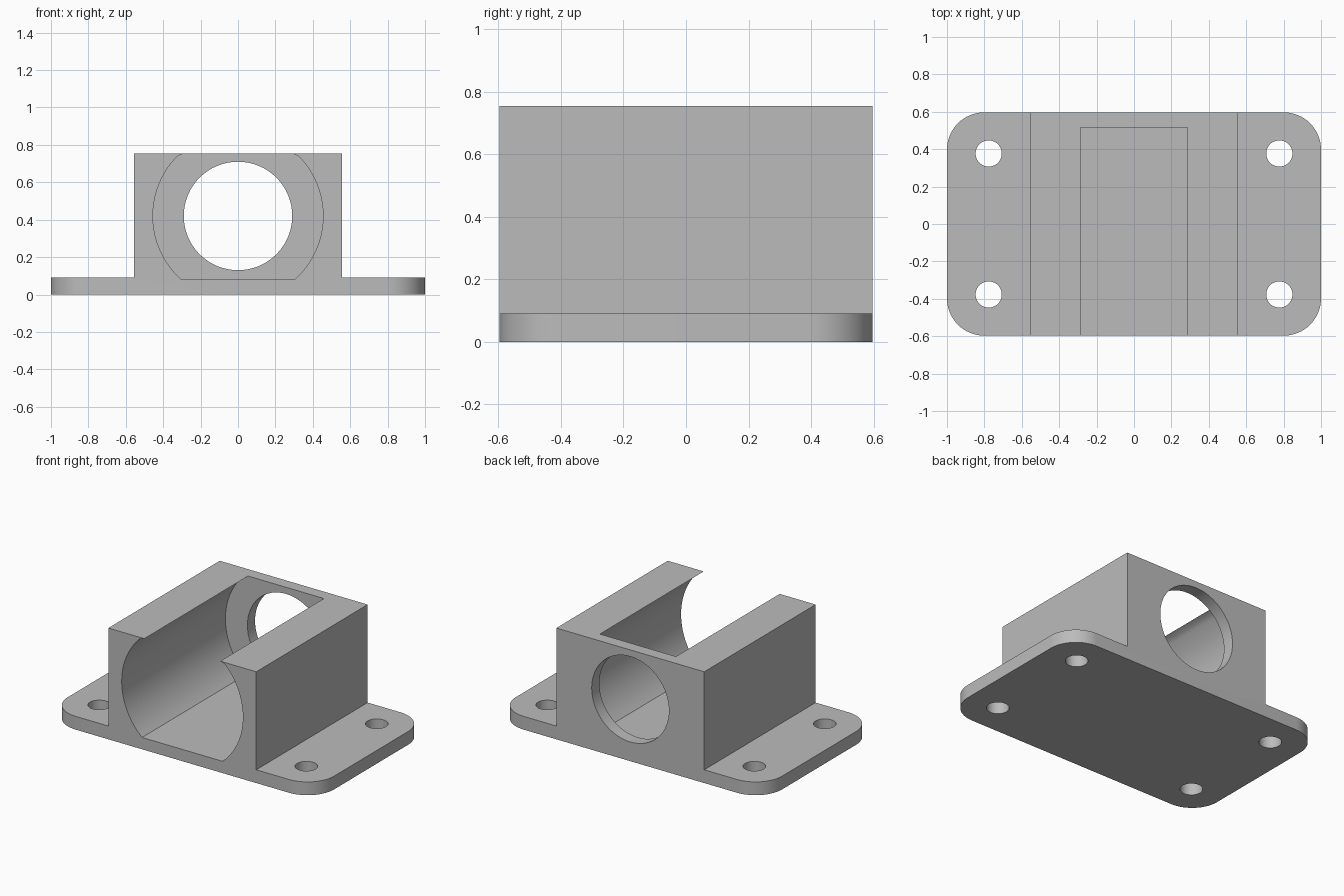
import bpy, bmesh
from math import sin, cos, asin, degrees, radians
from mathutils import Vector

if "Cube" in bpy.data.objects:
    bpy.data.objects.remove(bpy.data.objects["Cube"], do_unlink=True)

HALF_X, HALF_Y, CORNER = 1.0, 0.597, 0.2
TOP, PLATE, AXIS_Z = 0.755, 0.09, 0.42

grey = bpy.data.materials.new("plain grey")
grey.use_nodes = True
grey.diffuse_color = (0.5, 0.5, 0.5, 1)
grey.node_tree.nodes["Principled BSDF"].inputs["Base Color"].default_value = grey.diffuse_color


def arc(cx, cy, r, start, end, steps):
    angles = [radians(start + (end - start) * i / steps) for i in range(steps + 1)]
    return [(cx + r * cos(a), cy + r * sin(a)) for a in angles]


def circle(cx, cy, r, steps=64):
    return arc(cx, cy, r, 0, 360, steps)[:-1]


def prism(name, outline, low, high, axis="Z"):
    """Extrude a closed outline along Z (outline in x, y) or Y (outline in x, z)."""
    place = (lambda p, d: (p[0], p[1], d)) if axis == "Z" else (lambda p, d: (p[0], d, p[1]))
    bm = bmesh.new()
    face = bm.faces.new([bm.verts.new(place(p, low)) for p in outline])
    out = bmesh.ops.extrude_face_region(bm, geom=[face])
    shift = Vector(place((0, 0), high - low))
    bmesh.ops.translate(bm, vec=shift, verts=[g for g in out["geom"] if isinstance(g, bmesh.types.BMVert)])
    bmesh.ops.recalc_face_normals(bm, faces=bm.faces)
    mesh = bpy.data.meshes.new(name)
    bm.to_mesh(mesh)
    bm.free()
    mesh.materials.append(grey)
    obj = bpy.data.objects.new(name, mesh)
    bpy.context.collection.objects.link(obj)
    return obj


# Rounded plate outline, extruded to the full height
cx, cy = HALF_X - CORNER, HALF_Y - CORNER
outline = (arc(cx, cy, CORNER, 0, 90, 16) + arc(-cx, cy, CORNER, 90, 180, 16)
           + arc(-cx, -cy, CORNER, 180, 270, 16) + arc(cx, -cy, CORNER, 270, 360, 16))
body = prism("mounting_bracket", outline, 0, TOP)
cutters = []

# Side cuts leave the flanges, each with two screw holes
for side in (-1, 1):
    x0, x1 = side * 0.555, side * 1.2
    cutters.append(prism("flange_cutter", [(x0, PLATE), (x1, PLATE), (x1, 1), (x0, 1)], -1, 1, "Y"))
    for end in (-1, 1):
        cutters.append(prism("screw_hole_cutter", circle(side * 0.777, end * 0.377, 0.07, 40), -0.1, 0.3))

# Flat-bottomed round pocket, open at the front and top
R = 0.455
floor = degrees(asin((0.08 - AXIS_Z) / R))
right = arc(0, AXIS_Z, R, floor, 45, 32) + [(0.285, TOP), (0.285, 1)]
pocket = right + [(-x, z) for x, z in reversed(right)]
cutters.append(prism("pocket_cutter", pocket, -1, 0.515, "Y"))

# Round opening through the back wall
cutters.append(prism("back_hole_cutter", circle(0, AXIS_Z, 0.29), 0.2, 1, "Y"))

for cutter in cutters:
    cutter.hide_render = True
    mod = body.modifiers.new(cutter.name, "BOOLEAN")
    mod.operation, mod.solver, mod.object = "DIFFERENCE", "EXACT", cutter

# Bake the cuts and remove the cutters
graph = bpy.context.evaluated_depsgraph_get()
result = bpy.data.meshes.new_from_object(body.evaluated_get(graph))
body.modifiers.clear()
body.data = result
for cutter in cutters:
    bpy.data.objects.remove(cutter, do_unlink=True)

bpy.ops.object.select_all(action="DESELECT")
body.select_set(True)
bpy.context.view_layer.objects.active = body
bpy.ops.object.shade_smooth_by_angle(angle=radians(30))
